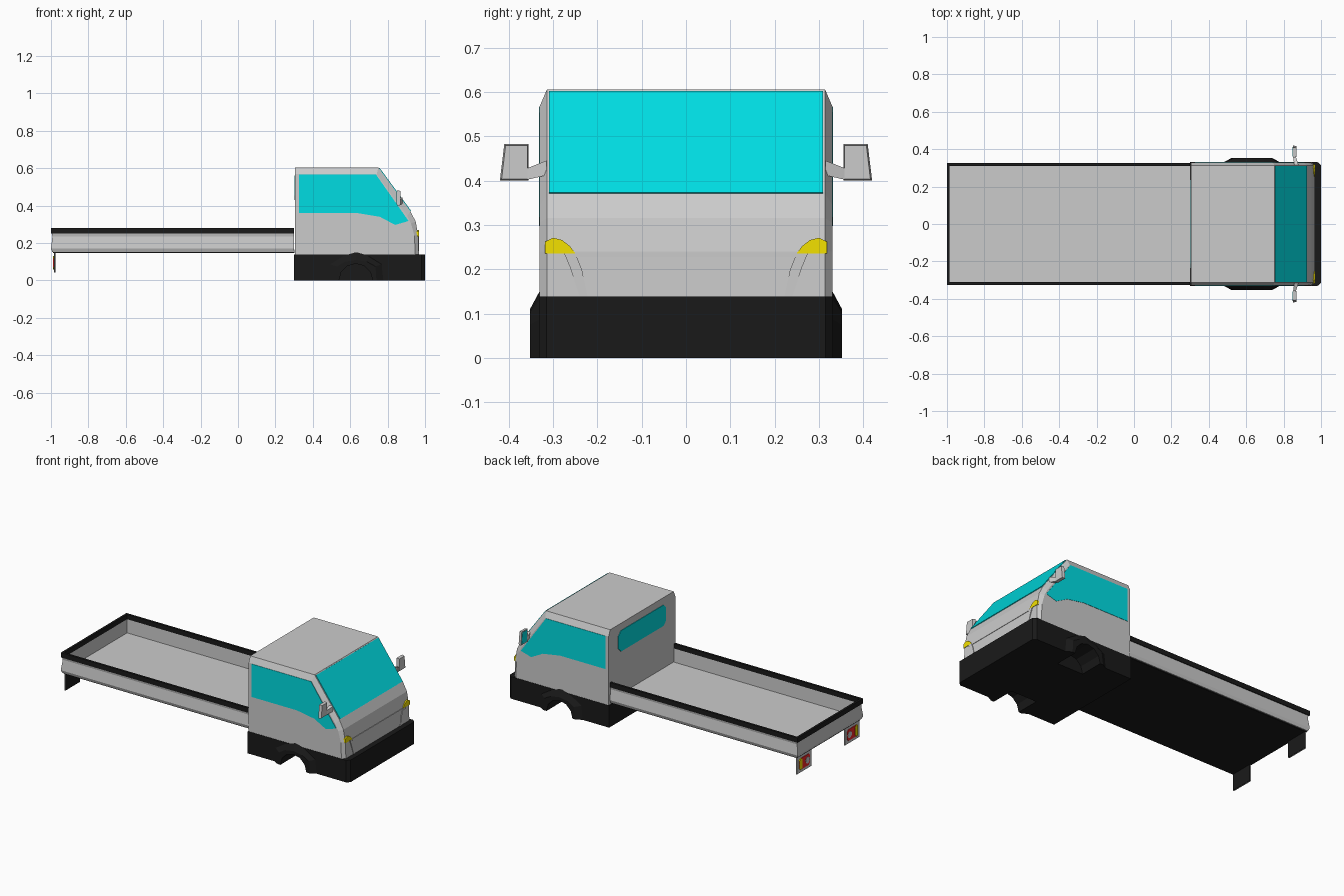
import bpy, bmesh
from math import cos, sin, pi

if "Cube" in bpy.data.objects:
    bpy.data.objects.remove(bpy.data.objects["Cube"])


def material(name, rgb):
    m = bpy.data.materials.new(name)
    m.diffuse_color = (*rgb, 1)
    m.use_nodes = True
    m.node_tree.nodes["Principled BSDF"].inputs["Base Color"].default_value = m.diffuse_color
    return m


BLACK = material("black", (0.01, 0.01, 0.01))
GLASS = material("glass", (0.0, 0.72, 0.76))
YELLOW = material("yellow", (0.9, 0.75, 0.0))
RED = material("red", (0.85, 0.02, 0.02))


def loft(name, loops, mat=None, mirror=False):
    """Skin a row of equal-length point loops and cap both ends."""
    bm = bmesh.new()
    rows = [[bm.verts.new(p) for p in loop] for loop in loops]
    n = len(rows[0])
    for a, b in zip(rows, rows[1:]):
        for i in range(n):
            j = (i + 1) % n
            bm.faces.new((a[i], a[j], b[j], b[i]))
    bm.faces.new(rows[0])
    bm.faces.new(rows[-1])
    bmesh.ops.recalc_face_normals(bm, faces=bm.faces)
    me = bpy.data.meshes.new(name)
    bm.to_mesh(me)
    bm.free()
    ob = bpy.data.objects.new(name, me)
    bpy.context.collection.objects.link(ob)
    if mat:
        me.materials.append(mat)
    if mirror:
        md = ob.modifiers.new("mirror", 'MIRROR')
        md.use_axis = (False, True, False)
    return ob


def along_x(pts, x0, x1):
    return [[(x, y, z) for y, z in pts] for x in (x0, x1)]


def along_y(pts, y0, y1):
    return [[(x, y, z) for x, z in pts] for y in (y0, y1)]


def along_z(pts, z0, z1):
    return [[(x, y, z) for x, y in pts] for z in (z0, z1)]


def rect(a0, a1, b0, b1, c=0):
    """Rectangle, with corners cut by c when given."""
    if not c:
        return [(a0, b0), (a1, b0), (a1, b1), (a0, b1)]
    return [(a0 + c, b0), (a1 - c, b0), (a1, b0 + c), (a1, b1 - c),
            (a1 - c, b1), (a0 + c, b1), (a0, b1 - c), (a0, b0 + c)]


def disc(a, b, r, n=12):
    return [(a + r * cos(2 * pi * i / n), b + r * sin(2 * pi * i / n)) for i in range(n)]


# Cab: full profile in the middle, smaller one on the sides gives the chamfer
mid = [(.305, .135), (.305, .605), (.75, .605), (.922, .37), (.95, .315), (.964, .24), (.967, .135)]
side = [(.305, .135), (.305, .568), (.742, .568), (.905, .345), (.925, .305), (.943, .24), (.948, .135)]
loft("cab", [[(x, y, z) for x, z in prof] for prof, y in
             ((side, -.33), (mid, -.314), (mid, .314), (side, .33))])

# Windows
loft("windshield", [[(x + d, y, z + d * .7) for x, y, z in
                     ((.754, -.309, .6), (.754, .309, .6), (.922, .309, .371), (.922, -.309, .371))]
                    for d in (-.003, .003)], GLASS)
loft("side_window", along_y([(.325, .36), (.325, .566), (.738, .566), (.912, .318),
                             (.84, .297), (.76, .34), (.64, .36)], .326, .332), GLASS, True)
loft("rear_window", along_x(rect(-.235, .235, .43, .56, .025), .302, .309), GLASS)

# Black base with wheel arch flares, wells cut into the sides
base = loft("lower_body", along_z([(.3, -.332), (.98, -.332), (1, -.315),
                                   (1, .315), (.98, .332), (.3, .332)], 0, .138), BLACK)
inner = [(.47, 0), (.48, .09), (.56, .14), (.63, .16), (.70, .14), (.78, .09), (.79, 0)]
outer = [(.52, 0), (.53, .075), (.57, .1), (.63, .11), (.69, .1), (.735, .075), (.74, 0)]
flares = []
for s, label in ((1, "left"), (-1, "right")):
    flares.append(loft("wheel_arch_" + label, [[(x, s * y, z) for x, z in prof] for prof, y in
                       ((inner, .325), (outer, .352))], BLACK))
    well = loft("well_cutter_" + label, along_y(disc(.63, 0, .09), s * .2, s * .4))
    well.hide_render = True
    well.hide_set(True)
    for ob in (base, flares[-1]):
        cut = ob.modifiers.new("well", 'BOOLEAN')
        cut.operation = 'DIFFERENCE'
        cut.solver = 'EXACT'
        cut.object = well


# Cargo bed: U-shaped sweeps with mitred corners, open towards the cab
def bed_sweep(name, prof, mat=None):
    path = [[(.3, -o, z) for o, z in prof], [(-.675 - o, -o, z) for o, z in prof],
            [(-.675 - o, o, z) for o, z in prof], [(.3, o, z) for o, z in prof]]
    loft(name, path, mat)


bed_sweep("bed_rail", rect(.311, .325, .25, .28), BLACK)
bed_sweep("bed_wall", [(.312, .25), (.32, .25), (.317, .235), (.325, .17), (.318, .152), (.31, .152)])
loft("bed_floor", along_z(rect(-.99, .303, -.313, .313), .155, .165))
loft("bed_underside", along_z(rect(-.988, .303, -.312, .312), .146, .156), BLACK)

# Mirrors
loft("mirror_housing", [[(x, y, z) for y, z in p] for x, p in
     ((.85, [(.355, .4), (.42, .4), (.41, .482), (.355, .482)]),
      (.868, [(.358, .403), (.416, .403), (.407, .479), (.358, .479)]))], None, True)
loft("mirror_glass", along_x([(.36, .406), (.413, .406), (.405, .476), (.36, .476)], .8485, .8505), GLASS, True)
loft("mirror_arm", [[(x, .315, z) for x, z in rect(.855, .88, .412, .445)][::1],
                    [(x, .358, z) for x, z in rect(.853, .866, .402, .428)]], None, True)

# Front indicators and the curved lamp strips below them
lamp = [(.25, .236), (.318, .236), (.318, .262), (.3, .271), (.28, .266), (.262, .252)]
loft("front_indicator", along_x(lamp, .94, .967), YELLOW, True)
loft("lamp_strip", along_x([(.222, .138), (.24, .138), (.262, .205), (.275, .236),
                            (.25, .236), (.235, .2)], .955, .969), None, True)
loft("front_trim", along_x(rect(-.25, .25, .228, .238), .955, .967))

# Tail light plates hanging under the bed, grey behind and black in front
loft("tail_plate", along_x(rect(.165, .31, .042, .156), -.985, -.98), None, True)
loft("tail_plate_back", along_x(rect(.166, .309, .043, .156), -.98, -.977), BLACK, True)
loft("tail_lamp", along_x(rect(.185, .29, .06, .13, .012), -.988, -.984), RED, True)
loft("tail_indicator", along_x(rect(.262, .29, .06, .13, .01), -.99, -.985), YELLOW, True)
loft("tail_reflector", along_x(disc(.208, .095, .02), -.99, -.985), None, True)
